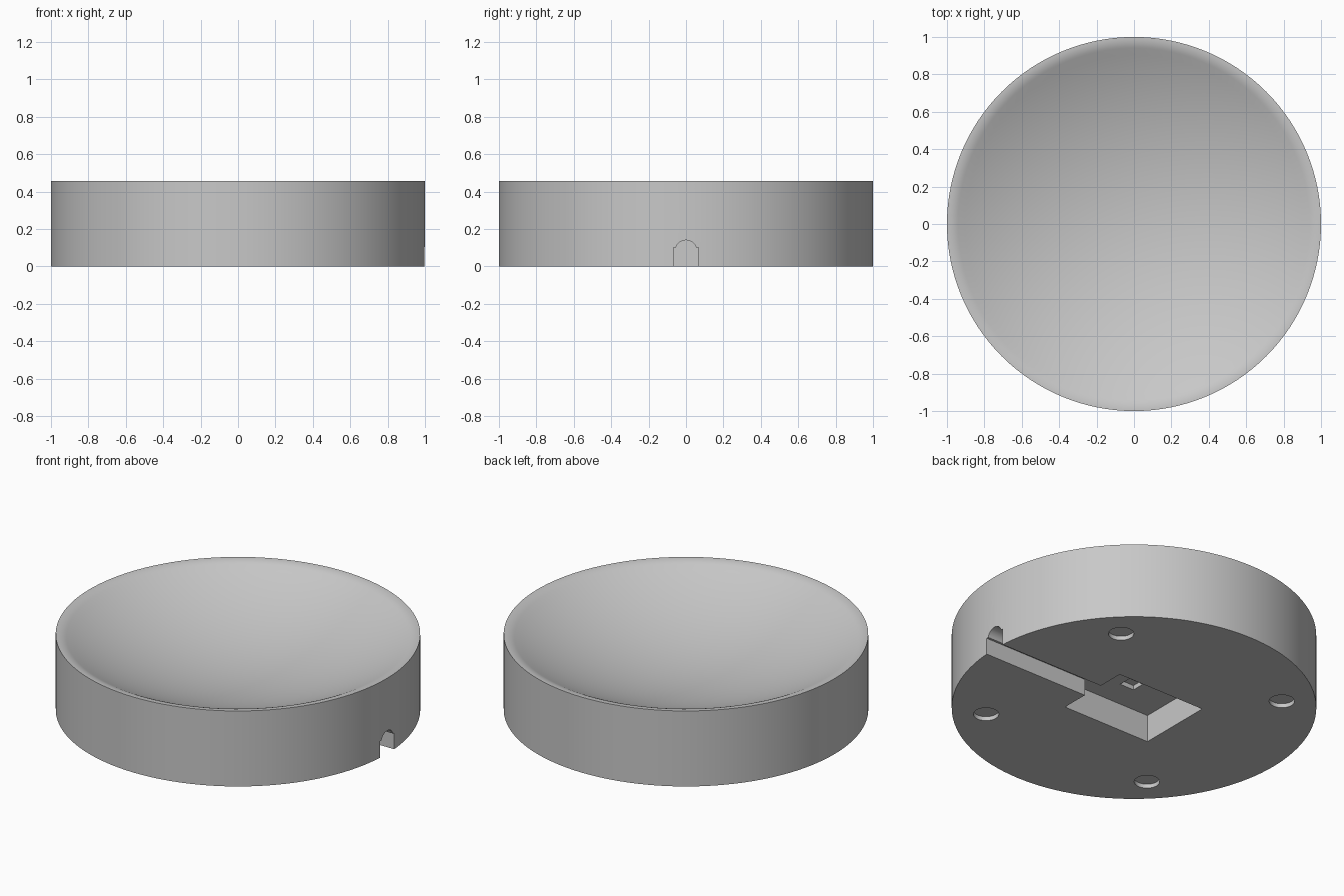
import bpy, bmesh, math
from mathutils import Matrix, Vector

if "Cube" in bpy.data.objects:
    bpy.data.objects.remove(bpy.data.objects["Cube"], do_unlink=True)

HEIGHT, LIP_RADIUS, SLOPE = 0.457, 0.94, math.radians(27)

grey = bpy.data.materials.new("light grey")
grey.use_nodes = True
colour = (0.578, 0.578, 0.578, 1)
grey.diffuse_color = colour
grey.node_tree.nodes["Principled BSDF"].inputs["Base Color"].default_value = colour


def make_object(name, bm):
    mesh = bpy.data.meshes.new(name)
    bm.to_mesh(mesh)
    bm.free()
    mesh.materials.append(grey)
    obj = bpy.data.objects.new(name, mesh)
    bpy.context.collection.objects.link(obj)
    return obj


def dish_profile():
    """Outer wall, rounded lip, then a shallow spherical bowl down to the axis."""
    points = [(1, 0), (1, HEIGHT)]
    fillet = (1 - LIP_RADIUS) / math.sin(SLOPE)
    for i in range(1, 7):
        a = SLOPE * i / 6
        points.append((1 - fillet * math.sin(a), HEIGHT - fillet * (1 - math.cos(a))))
    sphere = LIP_RADIUS / math.sin(SLOPE)
    edge_z = points[-1][1]
    for i in range(23, -1, -1):
        a = SLOPE * i / 24
        points.append((sphere * math.sin(a), edge_z - sphere * (math.cos(a) - math.cos(SLOPE))))
    return points


def lathe(name, points, steps=128):
    bm = bmesh.new()
    verts = [bm.verts.new((r, 0, z)) for r, z in points]
    edges = [bm.edges.new(pair) for pair in zip(verts, verts[1:])]
    bmesh.ops.spin(bm, geom=verts + edges, cent=(0, 0, 0), axis=(0, 0, 1),
                   angle=math.tau, steps=steps)
    bmesh.ops.remove_doubles(bm, verts=bm.verts, dist=0.0001)
    bmesh.ops.holes_fill(bm, edges=[e for e in bm.edges if e.is_boundary], sides=0)
    bmesh.ops.recalc_face_normals(bm, faces=bm.faces)
    return make_object(name, bm)


def box(name, low, high):
    low, high = Vector(low), Vector(high)
    bm = bmesh.new()
    bmesh.ops.create_cube(bm, size=1, matrix=Matrix.Translation((low + high) / 2)
                          @ Matrix.Diagonal((high - low).to_4d()))
    return make_object(name, bm)


def cylinder(name, centre, radius, length, turn=Matrix()):
    bm = bmesh.new()
    bmesh.ops.create_cone(bm, cap_ends=True, segments=40, radius1=radius, radius2=radius,
                          depth=length, matrix=Matrix.Translation(centre) @ turn)
    return make_object(name, bm)


def cut(target, cutter):
    cutter.hide_render = True
    mod = target.modifiers.new("cut", "BOOLEAN")
    mod.operation, mod.solver, mod.object = "DIFFERENCE", "EXACT", cutter
    bpy.context.view_layer.objects.active = target
    bpy.ops.object.modifier_apply(modifier=mod.name)
    bpy.data.objects.remove(cutter, do_unlink=True)


dish = lathe("round_dish", dish_profile())

# Underside recess, with a small pocket in its ceiling
cut(dish, box("recess_cutter", (-0.295, -0.237, -0.1), (0.295, 0.23, 0.165)))
cut(dish, box("pocket_cutter", (-0.055, -0.07, 0.1), (0.04, 0.01, 0.192)))

# Cable channel to the side, with a rounded groove along its top
cut(dish, box("channel_cutter", (0.1, -0.068, -0.1), (1.1, 0.068, 0.1)))
cut(dish, cylinder("groove_cutter", (0.6, 0, 0.082), 0.058, 0.95,
                   Matrix.Rotation(math.pi / 2, 4, "Y")))

# Four shallow foot sockets
for sx in (-1, 1):
    for sy in (-1, 1):
        cut(dish, cylinder("foot_cutter", (0.576 * sx, 0.576 * sy, 0), 0.07, 0.05))

bpy.ops.object.select_all(action="DESELECT")
dish.select_set(True)
bpy.context.view_layer.objects.active = dish
bpy.ops.object.shade_smooth_by_angle(angle=math.radians(30))
